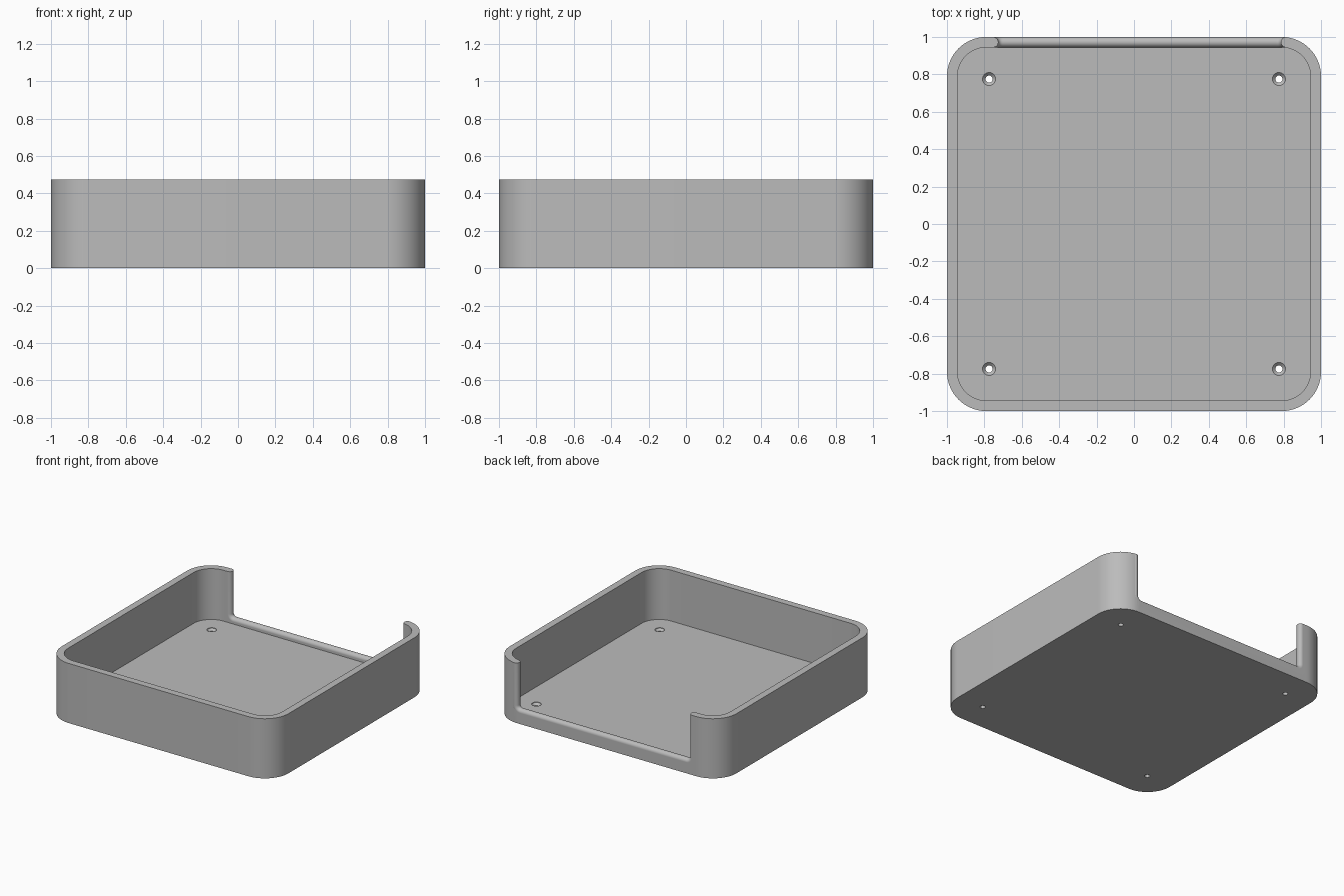
import bpy, bmesh, math

if "Cube" in bpy.data.objects:
    bpy.data.objects.remove(bpy.data.objects["Cube"])

H, FLOOR, WALL, R = 0.475, 0.07, 0.056, 0.21

grey = bpy.data.materials.new("plain grey")
grey.diffuse_color = (0.5, 0.5, 0.5, 1)
grey.use_nodes = True
grey.node_tree.nodes["Principled BSDF"].inputs["Base Color"].default_value = grey.diffuse_color


def arc(cx, cy, r, a0, a1, n):
    return [(cx + r * math.cos(math.radians(a0 + (a1 - a0) * i / n)),
             cy + r * math.sin(math.radians(a0 + (a1 - a0) * i / n))) for i in range(n + 1)]


def rounded_square(half, r):
    k = half - r
    pts = []
    for sx, sy, a in ((1, 1, 0), (-1, 1, 90), (-1, -1, 180), (1, -1, 270)):
        pts += arc(sx * k, sy * k, r, a, a + 90, 16)
    return pts


def loft(name, rings):
    """Closed solid through rings of equal point count."""
    bm = bmesh.new()
    loops = [[bm.verts.new(p) for p in ring] for ring in rings]
    n = len(loops[0])
    for a, b in zip(loops, loops[1:]):
        for i in range(n):
            bm.faces.new((a[i], a[(i + 1) % n], b[(i + 1) % n], b[i]))
    bm.faces.new(loops[0][::-1])
    bm.faces.new(loops[-1])
    bmesh.ops.recalc_face_normals(bm, faces=bm.faces)
    me = bpy.data.meshes.new(name)
    bm.to_mesh(me)
    bm.free()
    me.materials.append(grey)
    ob = bpy.data.objects.new(name, me)
    bpy.context.collection.objects.link(ob)
    return ob


def prism(name, pts, z0, z1):
    return loft(name, [[(x, y, z) for x, y in pts] for z in (z0, z1)])


def activate(ob):
    bpy.ops.object.select_all(action='DESELECT')
    ob.select_set(True)
    bpy.context.view_layer.objects.active = ob


def cut(target, cutter):
    m = target.modifiers.new("cut", 'BOOLEAN')
    m.operation, m.solver, m.object = 'DIFFERENCE', 'EXACT', cutter
    activate(target)
    bpy.ops.object.modifier_apply(modifier=m.name)
    bpy.data.objects.remove(cutter, do_unlink=True)


# Open tray
tray = prism("tray", rounded_square(1, R), 0, H)
cut(tray, prism("pocket_cutter", rounded_square(1 - WALL, R - WALL), FLOOR, 1))

# Opening in the back wall, a U-shaped outline in x and z
bead = WALL / 2
xl, xr, zb, br = -0.725 - bead, 0.785 + bead, 0.115 - bead, 0.05
u_path = [(xl, H)] + arc(xl + br, zb + br, br, 180, 270, 8) \
    + arc(xr - br, zb + br, br, 270, 360, 8) + [(xr, H)]
outline = [(xl, 1)] + u_path[1:-1] + [(xr, 1)]
cut(tray, loft("opening_cutter", [[(x, y, z) for x, z in outline] for y in (0.8, 1.2)]))

# Countersunk screw holes
for sx in (-1, 1):
    for sy in (-1, 1):
        rings = [[(0.775 * sx + x, 0.775 * sy + y, z) for x, y in arc(0, 0, r, 0, 360, 24)[:-1]]
                 for r, z in ((0.019, -0.1), (0.019, FLOOR - 0.02), (0.035, FLOOR - 0.004), (0.035, 0.2))]
        cut(tray, loft("hole_cutter", rings))
activate(tray)
bpy.ops.object.shade_smooth_by_angle(angle=math.radians(30))

# Rounded edge running around the opening
cu = bpy.data.curves.new("opening_rim", 'CURVE')
cu.dimensions = '3D'
cu.bevel_depth, cu.bevel_resolution, cu.use_fill_caps = bead, 6, True
sp = cu.splines.new('POLY')
sp.points.add(len(u_path) - 1)
for p, (x, z) in zip(sp.points, u_path):
    p.co = (x, 1 - bead, z, 1)
cu.materials.append(grey)
rim = bpy.data.objects.new("opening_rim", cu)
bpy.context.collection.objects.link(rim)
activate(rim)
bpy.ops.object.convert(target='MESH')
bpy.ops.object.shade_smooth_by_angle(angle=math.radians(40))
